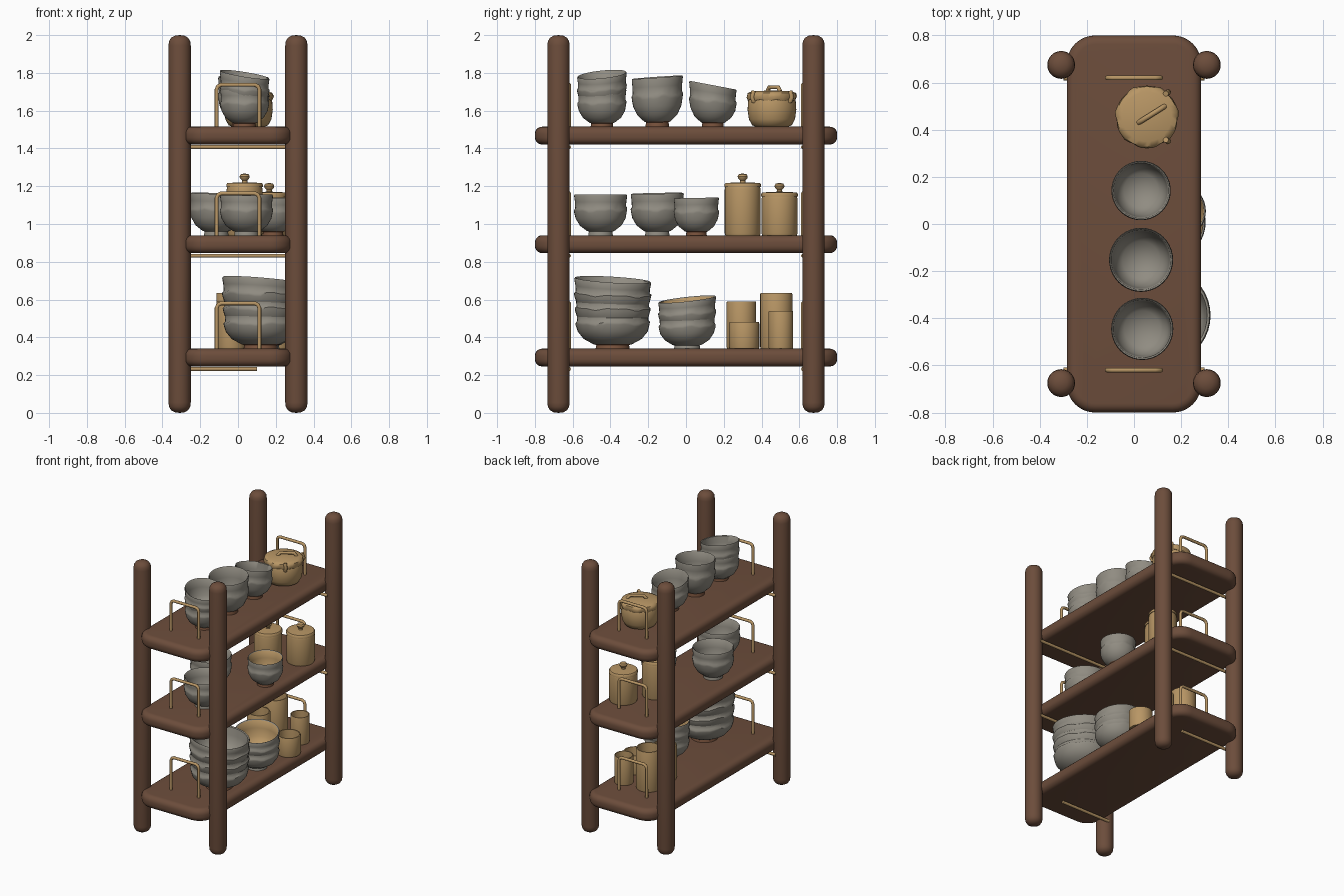
import bpy, bmesh, math
from mathutils import Vector

if "Cube" in bpy.data.objects:
    bpy.data.objects.remove(bpy.data.objects["Cube"])


def mat(name, r, g, b):
    m = bpy.data.materials.new(name)
    m.diffuse_color = (r, g, b, 1)
    m.use_nodes = True
    m.node_tree.nodes["Principled BSDF"].inputs["Base Color"].default_value = m.diffuse_color
    return m


WOOD = mat("brown_wood", 0.150, 0.074, 0.044)
GREY = mat("grey_glaze", 0.280, 0.262, 0.222)
TAN = mat("tan_clay", 0.480, 0.305, 0.130)
FOOT = mat("raw_clay_foot", 0.190, 0.085, 0.045)


def finish(name, bm, mats, loc=(0, 0, 0), angle=40):
    bmesh.ops.recalc_face_normals(bm, faces=bm.faces)
    me = bpy.data.meshes.new(name)
    bm.to_mesh(me)
    bm.free()
    ob = bpy.data.objects.new(name, me)
    bpy.context.collection.objects.link(ob)
    for m in mats:
        me.materials.append(m)
    ob.location = loc
    bpy.ops.object.select_all(action='DESELECT')
    ob.select_set(True)
    bpy.context.view_layer.objects.active = ob
    bpy.ops.object.shade_smooth_by_angle(angle=math.radians(angle))
    return ob


def lathe(name, prof, loc, mats, seg=40, face_mats=None, warp=None, angle=40):
    """Turn a (radius, z) profile; warp(i, a, x, y, z) may move points."""
    bm = bmesh.new()
    rings = []
    for i, (r, z) in enumerate(prof):
        if r == 0:
            x, y, h = warp(i, 0, 0, 0, z) if warp else (0, 0, z)
            rings.append([bm.verts.new((x, y, h))])
            continue
        ring = []
        for k in range(seg):
            a = 2 * math.pi * k / seg
            p = (r * math.cos(a), r * math.sin(a), z)
            ring.append(bm.verts.new(warp(i, a, *p) if warp else p))
        rings.append(ring)
    for i in range(len(rings) - 1):
        A, B = rings[i], rings[i + 1]
        for k in range(seg):
            n = (k + 1) % seg
            if len(A) == 1:
                f = bm.faces.new((A[0], B[k], B[n]))
            elif len(B) == 1:
                f = bm.faces.new((A[k], A[n], B[0]))
            else:
                f = bm.faces.new((A[k], A[n], B[n], B[k]))
            f.material_index = face_mats[i] if face_mats else 0
    return finish(name, bm, mats, loc, angle)


def tube(name, pts, radius, material):
    cu = bpy.data.curves.new(name, 'CURVE')
    cu.dimensions = '3D'
    cu.bevel_depth = radius
    cu.bevel_resolution = 3
    cu.use_fill_caps = True
    sp = cu.splines.new('POLY')
    sp.points.add(len(pts) - 1)
    for p, q in zip(sp.points, pts):
        p.co = (*q, 1)
    ob = bpy.data.objects.new(name, cu)
    bpy.context.collection.objects.link(ob)
    bpy.ops.object.select_all(action='DESELECT')
    ob.select_set(True)
    bpy.context.view_layer.objects.active = ob
    bpy.ops.object.convert(target='MESH')
    ob = bpy.context.object
    ob.data.materials.clear()
    ob.data.materials.append(material)
    bpy.ops.object.shade_smooth_by_angle(angle=math.radians(50))


def bowl(name, x, y, z, R, H, sx=0.0, sy=0.0, inner=GREY, foot=GREY):
    """Hand-thrown bowl with a wavy glaze edge; sx, sy slope the rim."""
    shape = [(0, 0), (.46, 0), (.44, .09), (.52, .11), (.78, .24), (.94, .42), (.99, .58),
             (1.0, .64), (.955, .68), (.965, .82), (.995, .97), (.975, 1.0), (.93, .98),
             (.88, .72), (.82, .45), (.58, .24), (0, .18)]
    prof = [(r * R, h * H) for r, h in shape]

    def warp(i, a, px, py, pz):
        if 6 <= i <= 8:  # dripping glaze edge
            pz += H * (.022 * math.sin(5 * a + x * 9) + .016 * math.sin(11 * a + y * 7))
        t = max(0, pz / H)
        return px, py, pz + t * (sx * px + sy * py)
    fm = [2, 2, 2] + [0] * 9 + [1] * 4
    lathe(name, prof, (x, y, z), [GREY, inner, foot], face_mats=fm, warp=warp, angle=55)


def cup(name, x, y, z, r, h):
    lathe(name, [(0, 0), (r * .97, 0), (r, .008), (r, h - .006), (r * .97, h), (r * .88, h),
                 (r * .86, h - .03), (r * .84, .02), (0, .02)], (x, y, z), [TAN], seg=32)


def canister(name, x, y, z, r, h):
    lathe(name + "_body", [(0, 0), (r * .96, 0), (r, .01), (r, h - .012), (r * .97, h), (0, h)],
          (x, y, z), [TAN], seg=40)
    lathe(name + "_lid", [(0, 0), (r * 1.02, 0), (r * 1.02, .014), (r * .96, .022), (.014, .026),
                          (.014, .036), (.024, .046), (.027, .056), (.021, .068), (0, .073)],
          (x, y, z + h), [TAN], seg=40)


# Corner posts with rounded ends
R = 0.059
post = [(0, 0), (.025, .003), (.045, .014), (.056, .032), (R, .055),
        (R, 1.945), (.056, 1.968), (.045, 1.986), (.025, 1.997), (0, 2)]
for sx, nx in ((-1, "left"), (1, "right")):
    for sy, ny in ((-1, "front"), (1, "back")):
        lathe(f"{ny}_{nx}_post", post, (.309 * sx, .675 * sy, 0), [WOOD], seg=32, angle=60)

# Shelves with end rails and support bars
T = {"bottom": .34, "middle": .94, "top": 1.515}
for level, top in T.items():
    bm = bmesh.new()
    bmesh.ops.create_cube(bm, size=1)
    for v in bm.verts:
        v.co = Vector((v.co.x * .57, v.co.y * 1.6, v.co.z * .094))
    up = [e for e in bm.edges if abs(e.verts[0].co.z - e.verts[1].co.z) > .05]
    bmesh.ops.bevel(bm, geom=up, offset=.12, segments=8, profile=.5, affect='EDGES')
    rim = [e for e in bm.edges if abs(e.verts[0].co.z - e.verts[1].co.z) < .01]
    bmesh.ops.bevel(bm, geom=rim, offset=.038, segments=5, profile=.5, affect='EDGES')
    finish(f"{level}_shelf", bm, [WOOD], (0, 0, top - .047), 60)
    h = top + (.24 if level == "bottom" else .222)
    for sy, ny in ((-1, "front"), (1, "back")):
        y = .62 * sy
        tube(f"{level}_{ny}_rail",
             [(-.113, y, top - .06), (-.113, y, h - .025), (-.106, y, h - .008), (-.09, y, h),
              (.09, y, h), (.106, y, h - .008), (.113, y, h - .025), (.113, y, top - .06)],
             .0105, TAN)
        end = .1 if level == "bottom" else .3
        tube(f"{level}_{ny}_support_bar", [(-.3, y, top - .108), (end, y, top - .108)], .011, TAN)

# Top shelf: bowls
z = T["top"]
bowl("top_front_bowl_lower", .035, -.445, z, .13, .20, foot=FOOT)
bowl("top_front_bowl_upper", .035, -.445, z + .085, .132, .192, -.16, .10)
bowl("top_middle_bowl", .03, -.152, z, .136, .262, -.02, .07, foot=FOOT)
bowl("top_back_bowl", .03, .142, z, .126, .22, 0, -.19, foot=FOOT)

# Top shelf: lidded pot with ears and a strap handle
px, py = .055, .455
lathe("pot_body", [(0, 0), (.085, 0), (.105, .008), (.122, .04), (.129, .09), (.126, .135),
                   (.12, .15), (0, .15)], (px, py, z), [TAN], angle=50)


def ragged(i, a, x, y, h):
    if i in (1, 2):
        k = 1 + .02 * math.sin(7 * a) + .015 * math.sin(13 * a)
        return x * k, y * k, h + .004 * math.sin(9 * a)
    return x, y, h


lathe("pot_lid", [(0, .14), (.126, .14), (.133, .158), (.128, .178), (.105, .188), (0, .192)],
      (px, py, z), [TAN], warp=ragged, angle=50)
d = Vector((math.cos(math.radians(32)), math.sin(math.radians(32)), 0))
c = Vector((px + .02, py + .01, z))
tube("pot_lid_handle", [c - d * .065 + Vector((0, 0, .185)), c - d * .045 + Vector((0, 0, .208)),
                        c + d * .045 + Vector((0, 0, .208)), c + d * .065 + Vector((0, 0, .185))],
     .011, TAN)
for s, n in ((-1, "front"), (1, "back")):
    tube(f"pot_{n}_ear", [(px + .08, py + s * .095, z + .13), (px + .09, py + s * .105, z + .155),
                          (px + .08, py + s * .098, z + .188)], .012, TAN)

# Middle shelf: bowls and canisters
z = T["middle"]
bowl("middle_front_bowl", .045, -.452, z, .141, .215)
bowl("middle_left_bowl", -.115, -.152, z, .141, .222, -.02, .02)
bowl("middle_right_bowl", .185, .055, z, .12, .198, 0, .02, inner=TAN, foot=FOOT)
canister("tall_canister", .035, .30, z, .095, .255)
canister("short_canister", .165, .495, z, .095, .205)

# Bottom shelf: stacked bowls
z = T["bottom"]
for i in range(3):
    bowl(f"large_bowl_{i + 1}", .12, -.388, z + i * .075, .197 + .004 * i, .215,
         -.04 * i, -.03 * i, foot=FOOT)
for i in range(2):
    bowl(f"medium_bowl_{i + 1}", .15, .006, z + i * .072, .151 + .003 * i, .19,
         -.08 * i, .06 + .05 * i, inner=TAN)

# Bottom shelf: cups
cup("tall_cup", -.03, .478, z, .085, .295)
cup("medium_cup", -.035, .293, z, .078, .25)
cup("short_cup", .20, .308, z, .08, .14)
cup("slim_cup", .155, .502, z, .065, .20)
